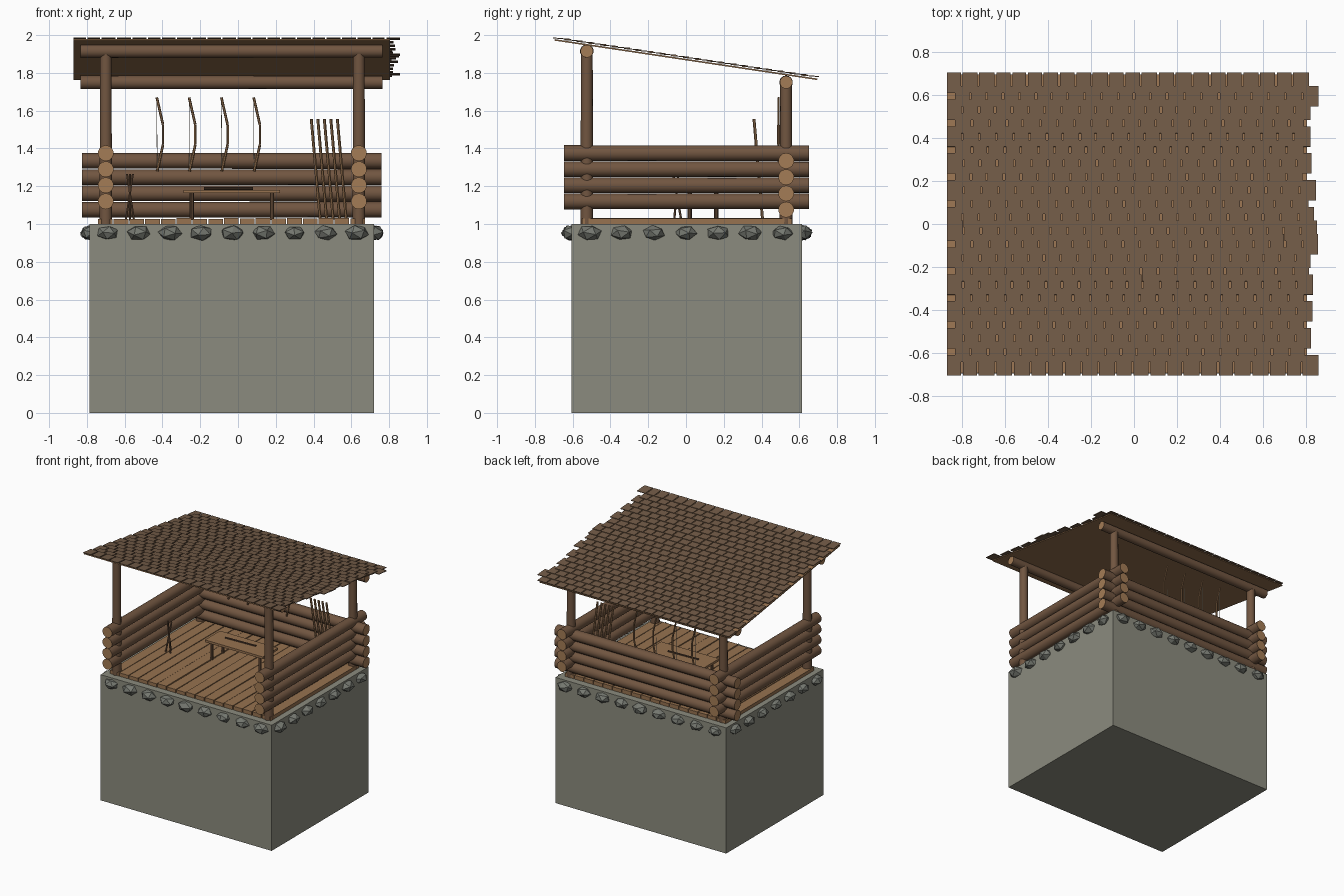
import bpy, bmesh, math, random
from mathutils import Vector, Matrix, Euler

if "Cube" in bpy.data.objects:
    bpy.data.objects.remove(bpy.data.objects["Cube"])

random.seed(4)


def material(name, rgb):
    m = bpy.data.materials.new(name)
    m.diffuse_color = (*rgb, 1)
    m.use_nodes = True
    m.node_tree.nodes["Principled BSDF"].inputs["Base Color"].default_value = m.diffuse_color
    return m


STONE = material("stone wall", (0.26, 0.26, 0.21))
ROCK = material("rock", (0.18, 0.19, 0.165))
BARK = material("log bark", (0.165, 0.092, 0.052))
CUT = material("cut wood", (0.37, 0.20, 0.092))
PLANK = material("plank wood", (0.31, 0.17, 0.08))
SHINGLE = material("shingle", (0.17, 0.105, 0.063))
DARK = material("dark wood", (0.09, 0.05, 0.03))
STRING = material("bow string", (0.5, 0.46, 0.38))


def finish(name, bm, *mats):
    me = bpy.data.meshes.new(name)
    bm.to_mesh(me)
    bm.free()
    for m in mats:
        me.materials.append(m)
    ob = bpy.data.objects.new(name, me)
    bpy.context.collection.objects.link(ob)
    return ob


def add_box(bm, centre, size, tilt=0.0):
    mat = Matrix.Translation(centre) @ Matrix.Rotation(tilt, 4, 'X') @ Matrix.Diagonal((*size, 1))
    bmesh.ops.create_cube(bm, size=1, matrix=mat)


def add_rod(bm, a, b, r1, r2=None, sides=14):
    """Round bar from a to b; end caps use the second material slot."""
    a, b = Vector(a), Vector(b)
    d = b - a
    mat = Matrix.Translation((a + b) / 2) @ d.to_track_quat('Z', 'Y').to_matrix().to_4x4()
    res = bmesh.ops.create_cone(bm, cap_ends=True, segments=sides, radius1=r1,
                                radius2=r2 or r1, depth=d.length, matrix=mat)
    for f in {f for v in res['verts'] for f in v.link_faces}:
        cap = len(f.verts) > 4
        f.material_index = 1 if cap else 0
        f.smooth = not cap and sides > 8


# Stone base
XL, XR, YF, YB = -0.785, 0.72, -0.605, 0.615
bm = bmesh.new()
add_box(bm, ((XL + XR) / 2, (YF + YB) / 2, 0.5), (XR - XL, YB - YF, 1.0))
finish("stone_base", bm, STONE)

# Rocks around the rim
bm = bmesh.new()
spots = [(-0.69 + 0.165 * i, y, 0) for i in range(9) for y in (YF, YB)]
spots += [(x, -0.51 + 0.17 * i, 1) for i in range(7) for x in (XL, XR)]
for x, y, side in spots:
    s = random.uniform(0.92, 1.05)
    size = (0.055, 0.063, 0.042) if side else (0.063, 0.055, 0.042)
    rot = Euler([random.uniform(0, 6.28) for _ in range(3)]).to_matrix().to_4x4()
    mat = Matrix.Translation((x, y, 0.953)) @ Matrix.Diagonal((*[s * k for k in size], 1)) @ rot
    bmesh.ops.create_icosphere(bm, subdivisions=1, radius=1, matrix=mat)
finish("rim_rocks", bm, ROCK)

# Floor planks, running front to back
bm = bmesh.new()
n, w = 17, 1.42 / 17
for i in range(n):
    h = random.uniform(0.026, 0.032)
    add_box(bm, (-0.745 + w * (i + 0.5), 0.005, 1 + h / 2), (w - 0.006, 1.11, h))
finish("floor_planks", bm, PLANK)

# Log walls on the left, right and back, notched by half a log
PX, PF, PB = (-0.70, 0.64), -0.525, 0.53
for x, label in zip(PX, ("left", "right")):
    bm = bmesh.new()
    for i in range(4):
        add_rod(bm, (x, -0.645, 1.12 + 0.085 * i), (x, 0.65, 1.12 + 0.085 * i), 0.042, 0.041)
    finish(label + "_log_wall", bm, BARK, CUT)
bm = bmesh.new()
for i in range(4):
    z = 1.076 + 0.086 * i
    add_rod(bm, (-0.825, PB, z), (0.76, PB, z), 0.041, 0.042)
finish("back_log_wall", bm, BARK, CUT)

# Corner posts and roof beams
for y, top, label in ((PF, 1.915, "front"), (PB, 1.75, "back")):
    bm = bmesh.new()
    for x in PX:
        add_rod(bm, (x, y, 1.0), (x, y, top), 0.034, 0.031)
    finish(label + "_posts", bm, BARK, CUT)
    bm = bmesh.new()
    add_rod(bm, (-0.835, y, top), (0.765, y, top), 0.036, 0.034)
    finish(label + "_roof_beam", bm, BARK, CUT)

# Roof deck, sloping down to the back
SLOPE = 0.15
TILT = -math.atan(SLOPE)


def deck_z(y):
    return 1.98 - SLOPE * (y + 0.705)


bm = bmesh.new()
add_box(bm, (-0.033, 0, deck_z(0) - 0.004), (1.675, 1.39 / math.cos(TILT), 0.008), TILT)
finish("roof_deck", bm, PLANK)

# Staggered shingle rows, each lapping over the row behind it
bm = bmesh.new()
ROWS, LENGTH = 22, 0.095
for k in range(ROWS):
    yc = -0.705 + LENGTH / 2 + k * (1.41 - LENGTH) / (ROWS - 1)
    late = k % 2 == (1 if k < 11 else 0)
    x = -0.832 if late else -0.87
    while x < 0.79:
        wd = random.uniform(0.064, 0.075)
        x1 = min(x + wd, 0.865)
        add_box(bm, ((x + x1) / 2, yc, deck_z(yc) + 0.0085), (x1 - x, LENGTH, 0.005), TILT + 0.07)
        x = x1 + 0.008
finish("roof_shingles", bm, SHINGLE)

# Work table with a stick lying on it
bm = bmesh.new()
add_box(bm, (-0.033, 0.09, 1.172), (0.51, 0.19, 0.018))
finish("table_top", bm, PLANK)
bm = bmesh.new()
for x in (-0.245, 0.18):
    for y in (0.02, 0.16):
        add_rod(bm, (x, y, 1.02), (x, y, 1.165), 0.011, sides=8)
finish("table_legs", bm, BARK, BARK)
bm = bmesh.new()
add_rod(bm, (-0.18, 0.10, 1.188), (0.08, 0.11, 1.188), 0.007, sides=6)
finish("table_stick", bm, DARK, DARK)

# Small tripod of crossed sticks
bm = bmesh.new()
for i in range(3):
    a = math.radians(90 + 120 * i)
    c, s = math.cos(a), math.sin(a)
    add_rod(bm, (-0.572 + 0.025 * c, -0.05 + 0.025 * s, 1.02),
            (-0.572 - 0.018 * c, -0.05 - 0.018 * s, 1.265), 0.006, sides=6)
finish("stick_tripod", bm, BARK, BARK)

# Five leaning spear shafts
bm = bmesh.new()
for i in range(5):
    dx = 0.0345 * i
    add_rod(bm, (0.435 + dx, 0.405, 1.025), (0.388 + dx, 0.36, 1.555), 0.008, sides=6)
finish("spear_shafts", bm, PLANK, PLANK)

# Four hanging bows with strings
bows, strings = bmesh.new(), bmesh.new()
curve = ((0.0, 1.67), (0.033, 1.525), (0.033, 1.42), (0.002, 1.28))
for i in range(4):
    x0 = -0.43 + 0.171 * i
    pts = [(x0 + x, 0.49, z) for x, z in curve]
    for a, b in zip(pts, pts[1:]):
        add_rod(bows, a, b, 0.007, sides=6)
    add_rod(strings, pts[0], pts[-1], 0.0015, sides=4)
finish("hanging_bows", bows, PLANK, PLANK)
finish("bow_strings", strings, STRING, STRING)
